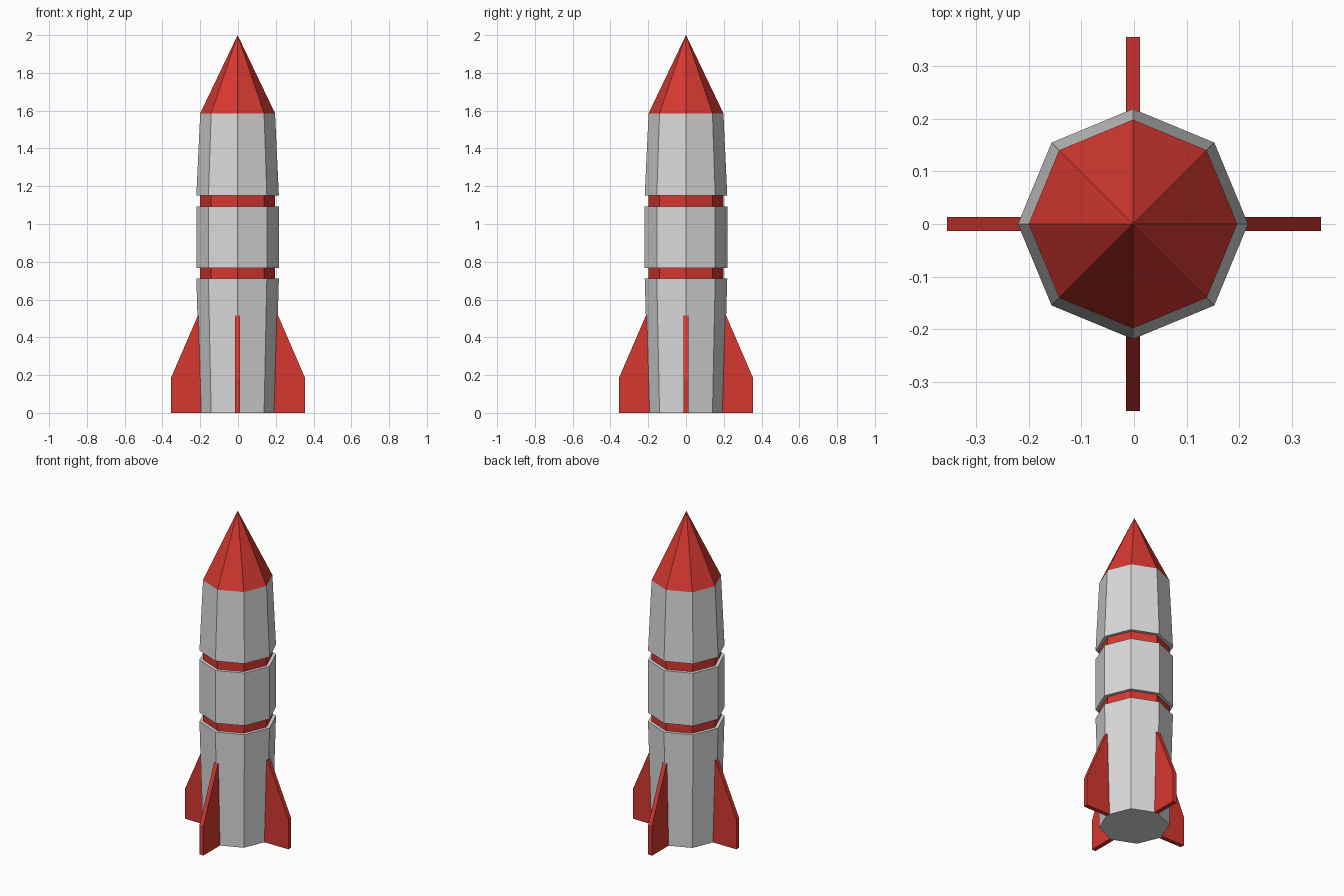
import bpy, bmesh, math

if "Cube" in bpy.data.objects:
    bpy.data.objects.remove(bpy.data.objects["Cube"])


def material(name, rgb):
    m = bpy.data.materials.new(name)
    m.diffuse_color = (*rgb, 1)
    m.use_nodes = True
    m.node_tree.nodes["Principled BSDF"].inputs["Base Color"].default_value = m.diffuse_color
    return m


GREY = material("light grey", (0.70, 0.70, 0.70))
RED = material("red", (0.67, 0.04, 0.03))
CX = -0.002  # slight offset of the rocket axis


def finish(name, bm, mats):
    bmesh.ops.recalc_face_normals(bm, faces=bm.faces[:])
    me = bpy.data.meshes.new(name)
    bm.to_mesh(me)
    bm.free()
    for m in mats:
        me.materials.append(m)
    ob = bpy.data.objects.new(name, me)
    bpy.context.collection.objects.link(ob)
    return ob


# Octagonal hull: (radius, height, material of the band above)
R, r = 0.2185, 0.198
profile = [(r, 0, 0), (R, 0.711, 0), (r, 0.711, 1), (r, 0.766, 0),
           (R, 0.766, 0), (R, 1.093, 0), (r, 1.093, 1), (r, 1.151, 0),
           (R, 1.151, 0), (r, 1.586, 1)]
bm = bmesh.new()
rings = [[bm.verts.new((CX + rad * math.cos(k * math.pi / 4),
                        rad * math.sin(k * math.pi / 4), z)) for k in range(8)]
         for rad, z, _ in profile]
bm.faces.new(rings[0])
for i in range(len(rings) - 1):
    a, b = rings[i], rings[i + 1]
    for k in range(8):
        n = (k + 1) % 8
        bm.faces.new((a[k], a[n], b[n], b[k])).material_index = profile[i][2]
# Nose cone
tip = bm.verts.new((CX, 0, 2))
for k in range(8):
    bm.faces.new((rings[-1][k], rings[-1][(k + 1) % 8], tip)).material_index = 1
finish("rocket_body", bm, [GREY, RED])

# Four fins, extruded from one side profile
fin = [(0.19, 0), (0.355, 0), (0.355, 0.185), (0.2125, 0.515), (0.204, 0.515)]
T = 0.0132
for i, side in enumerate(("right", "back", "left", "front")):
    bm = bmesh.new()
    face = bm.faces.new([bm.verts.new((x, -T, z)) for x, z in fin])
    ext = bmesh.ops.extrude_face_region(bm, geom=[face])
    bmesh.ops.translate(bm, vec=(0, 2 * T, 0),
                        verts=[v for v in ext["geom"] if isinstance(v, bmesh.types.BMVert)])
    ob = finish(side + "_fin", bm, [RED])
    ob.rotation_euler.z = i * math.pi / 2
    ob.location.x = CX if i % 2 else 0
